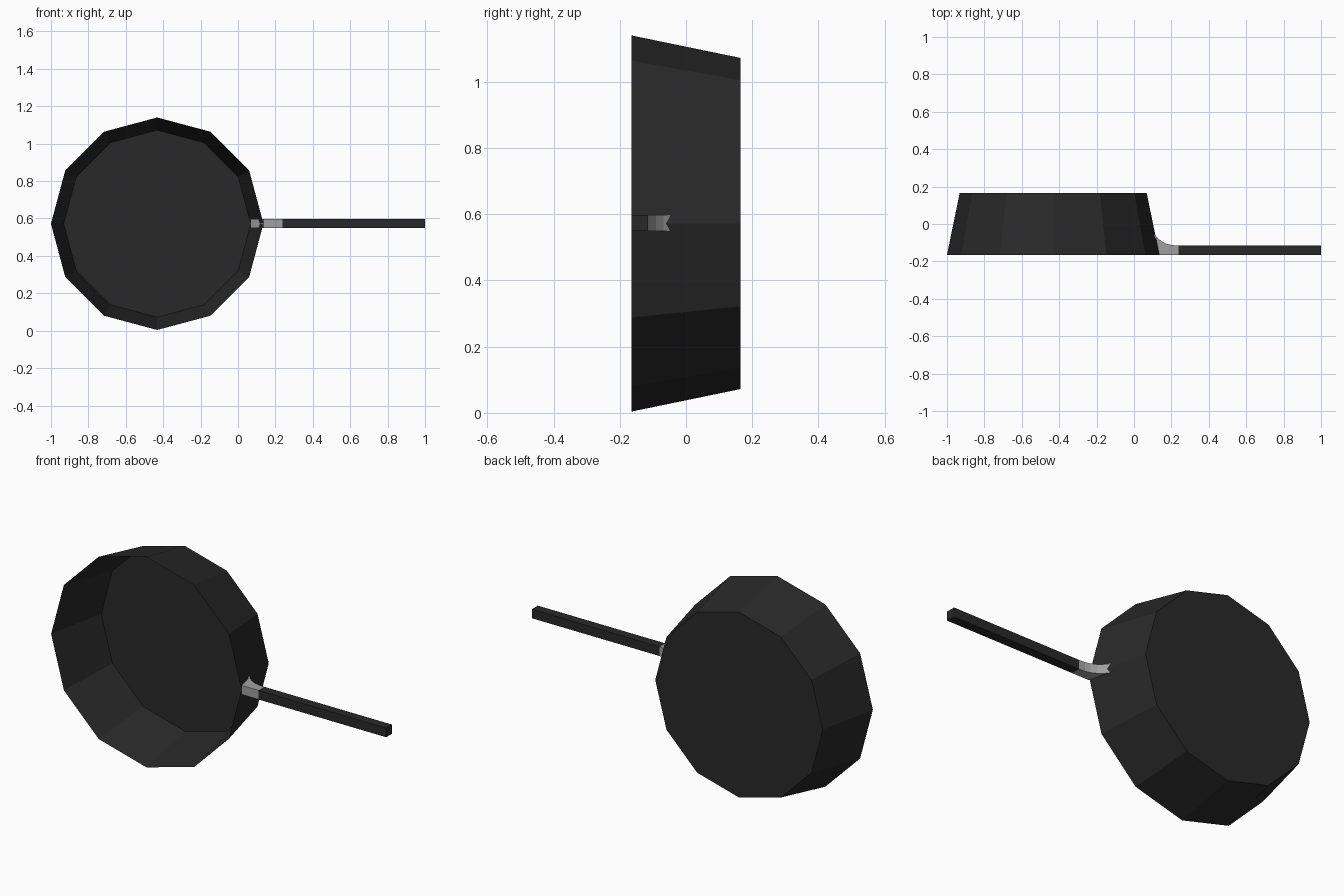
import bpy, bmesh
from math import cos, sin, pi

if "Cube" in bpy.data.objects:
    bpy.data.objects.remove(bpy.data.objects["Cube"])

CX, CZ = -0.432, 0.572


def material(name, v):
    m = bpy.data.materials.new(name)
    m.diffuse_color = (v, v, v, 1)
    m.use_nodes = True
    m.node_tree.nodes["Principled BSDF"].inputs["Base Color"].default_value = m.diffuse_color
    return m


def add(name, bm, mat):
    me = bpy.data.meshes.new(name)
    bm.to_mesh(me)
    bm.free()
    me.materials.append(mat)
    ob = bpy.data.objects.new(name, me)
    bpy.context.collection.objects.link(ob)
    return ob


def extruded(name, profile, z0, z1, mat):
    """Extrude an (x, y) outline from z0 to z1."""
    bm = bmesh.new()
    lo = [bm.verts.new((x, y, z0)) for x, y in profile]
    hi = [bm.verts.new((x, y, z1)) for x, y in profile]
    bm.faces.new(lo)
    bm.faces.new(hi)
    for i in range(len(lo)):
        j = (i + 1) % len(lo)
        bm.faces.new((lo[i], lo[j], hi[j], hi[i]))
    bmesh.ops.recalc_face_normals(bm, faces=bm.faces)
    return add(name, bm, mat)


dark = material("dark_iron", 0.022)
steel = material("steel", 0.35)

# Pan bowl: open twelve-sided thin shell, wide rim facing the front
bm = bmesh.new()
rings = []
for r, y in ((0.568, -0.165), (0.5, 0.165)):
    rings.append([bm.verts.new((CX + r * cos(i * pi / 6), y, CZ + r * sin(i * pi / 6)))
                  for i in range(12)])
rim, base = rings
for i in range(12):
    j = (i + 1) % 12
    bm.faces.new((rim[i], rim[j], base[j], base[i]))
bm.faces.new(base)
bmesh.ops.recalc_face_normals(bm, faces=bm.faces)
add("pan_bowl", bm, dark)

# Handle: long square bar
extruded("handle", [(0.238, -0.165), (1, -0.165), (1, -0.115), (0.238, -0.115)],
         0.549, 0.598, dark)

# Bracket: curved joint whose tip pokes through the pan wall
extruded("handle_bracket",
         [(0.238, -0.165), (0.238, -0.115), (0.205, -0.113), (0.175, -0.106),
          (0.145, -0.091), (0.12, -0.068), (0.1, -0.04), (0.068, -0.01),
          (0.066, -0.02), (0.1, -0.062), (0.118, -0.08), (0.135, -0.165)],
         0.549, 0.598, steel)
